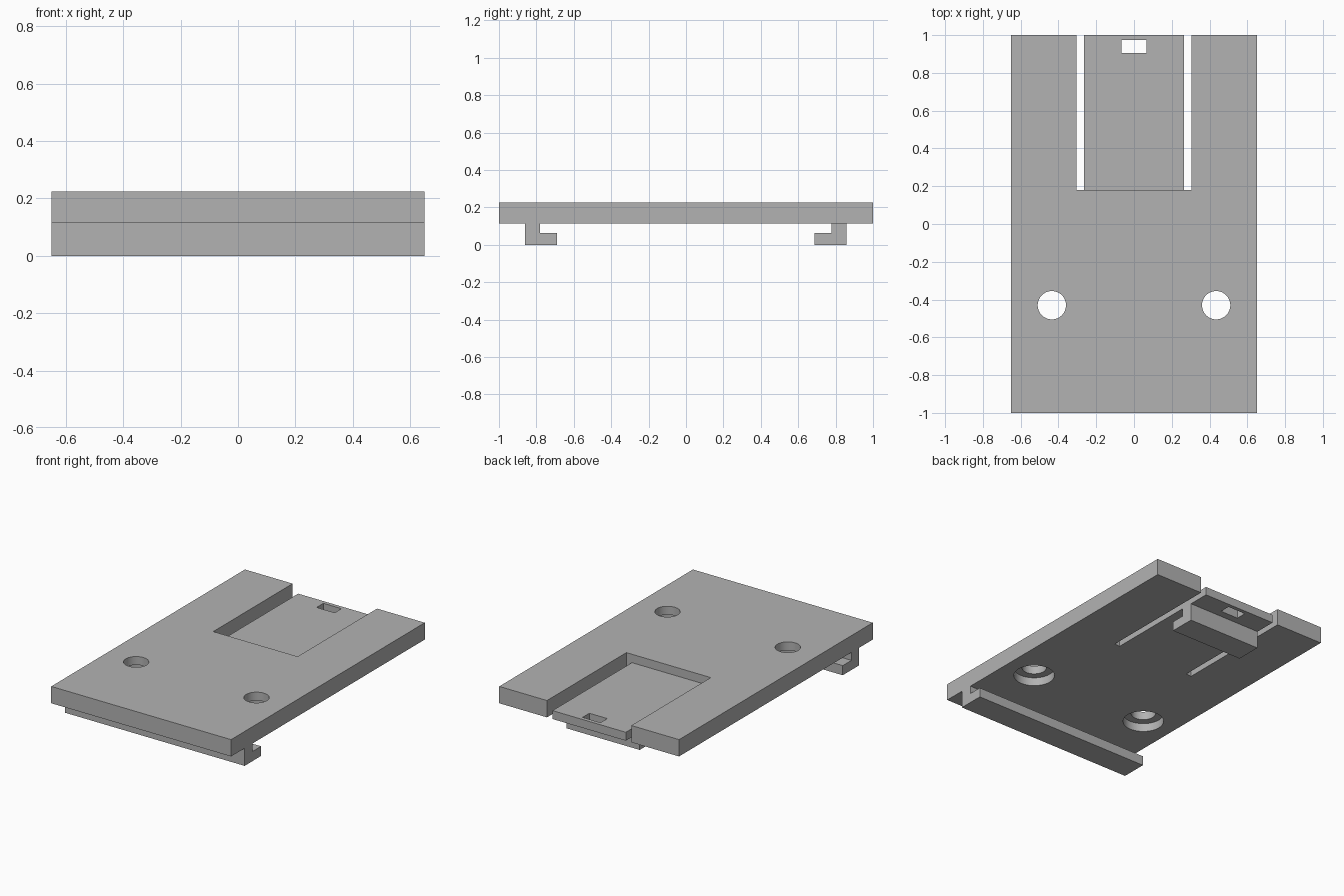
import bpy
import bmesh
from math import radians
from mathutils import Matrix, Vector

cube = bpy.data.objects.get("Cube")
if cube:
    bpy.data.objects.remove(cube, do_unlink=True)

# Main levels and outline
HALF_W, HALF_L = 0.65, 1.0
BOTTOM, STEP, TOP = 0.115, 0.17, 0.225
TONGUE_W, SLOT_W, SLOT_START = 0.265, 0.305, 0.18

grey = bpy.data.materials.new("plain_grey")
grey.use_nodes = True
colour = (0.45, 0.45, 0.45, 1)
grey.diffuse_color = colour
grey.node_tree.nodes["Principled BSDF"].inputs["Base Color"].default_value = colour


def make_object(name, bm):
    bmesh.ops.recalc_face_normals(bm, faces=bm.faces)
    mesh = bpy.data.meshes.new(name)
    bm.to_mesh(mesh)
    bm.free()
    mesh.materials.append(grey)
    obj = bpy.data.objects.new(name, mesh)
    bpy.context.collection.objects.link(obj)
    return obj


def box(name, low, high):
    low, high = Vector(low), Vector(high)
    bm = bmesh.new()
    bmesh.ops.create_cube(bm, size=1, matrix=Matrix.LocRotScale((low + high) / 2, None, high - low))
    return make_object(name, bm)


def cylinder(name, x, y, radius, z0, z1):
    bm = bmesh.new()
    bmesh.ops.create_cone(bm, cap_ends=True, segments=48, radius1=radius, radius2=radius,
                          depth=z1 - z0, matrix=Matrix.Translation((x, y, (z0 + z1) / 2)))
    return make_object(name, bm)


def hook(name, half_width, outer, inward):
    """L-shaped rail: a stem under the plate and a foot pointing inward."""
    stem, foot = outer + inward * 0.08, outer + inward * 0.17
    profile = [(outer, 0), (foot, 0), (foot, 0.063), (stem, 0.063), (stem, BOTTOM), (outer, BOTTOM)]
    bm = bmesh.new()
    face = bm.faces.new([bm.verts.new((-half_width, y, z)) for y, z in profile])
    swept = bmesh.ops.extrude_face_region(bm, geom=[face])["geom"]
    bmesh.ops.translate(bm, vec=(2 * half_width, 0, 0),
                        verts=[v for v in swept if isinstance(v, bmesh.types.BMVert)])
    return make_object(name, bm)


# Plate with a recessed flexible tongue
plate = box("base_plate", (-HALF_W, -HALF_L, BOTTOM), (HALF_W, HALF_L, TOP))
cutters = [
    box("tongue_recess", (-SLOT_W, SLOT_START, STEP), (SLOT_W, 1.1, 0.4)),
    box("latch_opening", (-0.065, 0.905, 0), (0.065, 0.975, 0.4)),
]
for side in (-1, 1):
    x0, x1 = sorted((side * TONGUE_W, side * SLOT_W))
    cutters += [
        box("tongue_slit", (x0, SLOT_START, 0), (x1, 1.1, 0.4)),
        cylinder("screw_hole", side * 0.435, -0.43, 0.075, 0, 0.4),
        cylinder("screw_counterbore", side * 0.435, -0.43, 0.124, 0, STEP),
    ]
for cutter in cutters:
    cutter.hide_render = True
    mod = plate.modifiers.new(cutter.name, "BOOLEAN")
    mod.operation, mod.solver, mod.object = "DIFFERENCE", "EXACT", cutter

# Bake the cuts and drop the cutters
graph = bpy.context.evaluated_depsgraph_get()
cut_mesh = bpy.data.meshes.new_from_object(plate.evaluated_get(graph))
plate.modifiers.clear()
plate.data = cut_mesh
for cutter in cutters:
    bpy.data.objects.remove(cutter, do_unlink=True)

# Smooth hole walls, sharp edges
bpy.ops.object.select_all(action="DESELECT")
plate.select_set(True)
bpy.context.view_layer.objects.active = plate
bpy.ops.object.shade_smooth_by_angle(angle=radians(30))

# Hooks underneath
hook("front_hook", HALF_W, -0.86, 1)
hook("tongue_hook", TONGUE_W, 0.857, -1)
